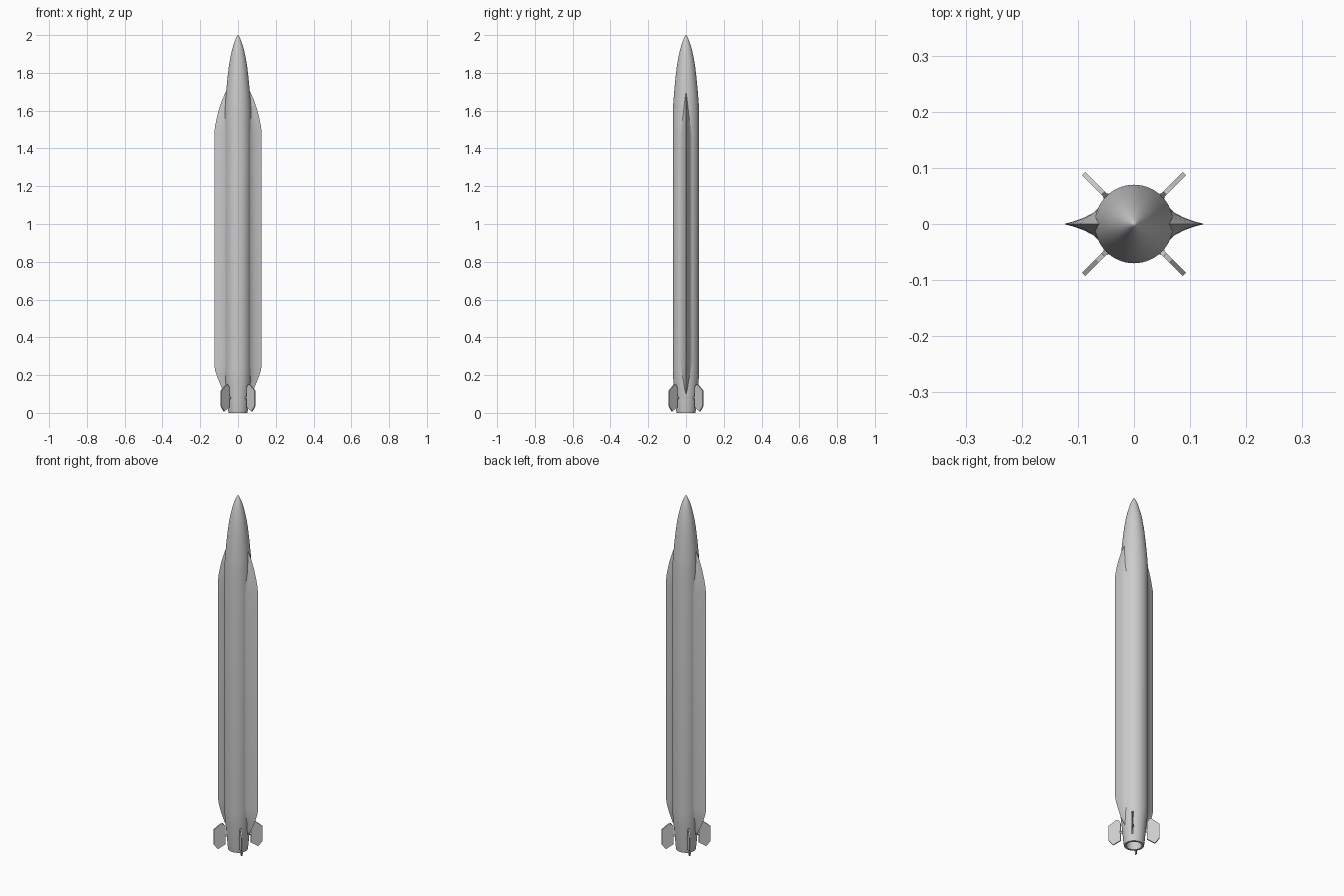
import bpy, bmesh, math
from mathutils import Matrix

if "Cube" in bpy.data.objects:
    bpy.data.objects.remove(bpy.data.objects["Cube"])


def material(name, value):
    mat = bpy.data.materials.new(name)
    mat.use_nodes = True
    colour = (value, value, value, 1)
    mat.diffuse_color = colour
    mat.node_tree.nodes["Principled BSDF"].inputs["Base Color"].default_value = colour
    return mat


grey = material("missile grey", 0.6)


def finish(bm, name, angle=30):
    bmesh.ops.recalc_face_normals(bm, faces=bm.faces)
    mesh = bpy.data.meshes.new(name)
    bm.to_mesh(mesh)
    bm.free()
    mesh.materials.append(grey)
    obj = bpy.data.objects.new(name, mesh)
    bpy.context.collection.objects.link(obj)
    bpy.ops.object.select_all(action="DESELECT")
    obj.select_set(True)
    bpy.context.view_layer.objects.active = obj
    bpy.ops.object.shade_smooth_by_angle(angle=math.radians(angle))
    return obj


def lathe(name, profile, steps=64):
    bm = bmesh.new()
    verts = [bm.verts.new((r, 0, z)) for r, z in profile]
    edges = [bm.edges.new(pair) for pair in zip(verts, verts[1:])]
    bmesh.ops.spin(bm, geom=verts + edges, cent=(0, 0, 0), axis=(0, 0, 1),
                   angle=math.tau, steps=steps)
    bmesh.ops.remove_doubles(bm, verts=bm.verts, dist=0.0001)
    return finish(bm, name)


# Body: hollow tail pipe, boat tail, straight tube and pointed nose
lathe("body", [(0, 0.06), (0.037, 0.06), (0.039, 0), (0.05, 0), (0.053, 0.02),
               (0.06, 0.1), (0.067, 0.17), (0.07, 0.23), (0.07, 1.6),
               (0.066, 1.66), (0.06, 1.73), (0.055, 1.78), (0.049, 1.83),
               (0.041, 1.88), (0.031, 1.925), (0.019, 1.965),
               (0.009, 1.988), (0.004, 1.997), (0, 2)])

# Strakes: concave cusp section lofted along the span outline
SECTION = [(1, 0), (0.75, 0.005), (0.5, 0.012), (0.3, 0.02), (0.13, 0.032),
           (0, 0.044)]
OUTLINE = [(0.055, 0.09), (0.085, 0.13), (0.108, 0.185), (0.12, 0.22),
           (0.125, 0.25), (0.125, 1.48), (0.122, 1.515), (0.113, 1.56),
           (0.1, 1.61), (0.083, 1.66), (0.062, 1.705), (0.055, 1.715)]


def strake(name, side):
    bm = bmesh.new()
    rings = []
    for tip, z in OUTLINE:
        root = 0.05
        grow = min(1, (tip - root) / (0.125 - root))
        half = [(root + t * (tip - root), w * grow) for t, w in SECTION]
        loop = half + [(x, -y) for x, y in half[:0:-1]]
        rings.append([bm.verts.new((side * x, y, z)) for x, y in loop])
    count = len(rings[0])
    for low, high in zip(rings, rings[1:]):
        for i in range(count):
            j = (i + 1) % count
            bm.faces.new((low[i], low[j], high[j], high[i]))
    bm.faces.new(rings[0])
    bm.faces.new(rings[-1])
    finish(bm, name, 35)


strake("left_strake", 1)
strake("right_strake", -1)

# Tail fins: clipped plates on the diagonals, each on a small pivot
FIN = [(0.066, 0.13), (0.078, 0.15), (0.092, 0.148), (0.127, 0.118),
       (0.127, 0.035), (0.105, 0.008), (0.066, 0.032)]
for i, place in enumerate(("back_left", "back_right", "front_right", "front_left")):
    turn = Matrix.Rotation(math.radians(45 + 90 * i), 4, "Z")
    bm = bmesh.new()
    face = bm.faces.new([bm.verts.new((r, -0.004, z)) for r, z in FIN])
    made = bmesh.ops.extrude_face_region(bm, geom=[face])["geom"]
    bmesh.ops.translate(bm, vec=(0, 0.008, 0),
                        verts=[v for v in made if isinstance(v, bmesh.types.BMVert)])
    bmesh.ops.transform(bm, matrix=turn, verts=bm.verts)
    finish(bm, place + "_fin")

    bm = bmesh.new()
    pivot = turn @ Matrix.Translation((0.062, 0, 0.08)) @ Matrix.Rotation(math.pi / 2, 4, "Y")
    bmesh.ops.create_cone(bm, cap_ends=True, segments=16, radius1=0.006,
                          radius2=0.006, depth=0.02, matrix=pivot)
    finish(bm, place + "_fin_pivot")
